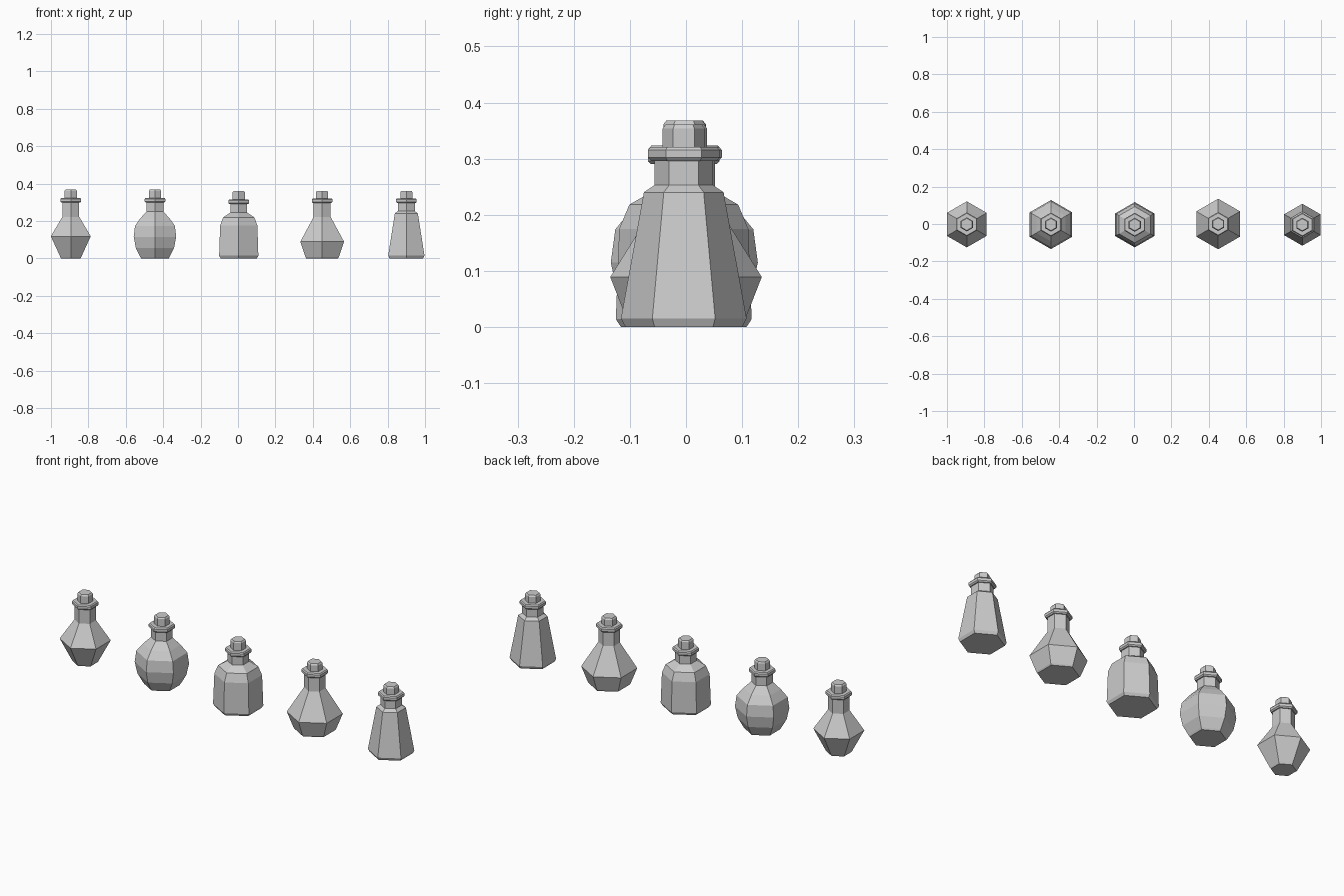
import bpy, bmesh
from math import sin, cos, pi

if "Cube" in bpy.data.objects:
    bpy.data.objects.remove(bpy.data.objects["Cube"])

SIDES = 6


def lathe(name, profile, loc):
    """Six-sided capped turning of (radius, height) points, corners on +y/-y."""
    bm = bmesh.new()
    rings = []
    for r, z in profile:
        angles = [pi / 2 + 2 * pi * i / SIDES for i in range(SIDES)]
        rings.append([bm.verts.new((r * cos(a), r * sin(a), z)) for a in angles])
    for low, high in zip(rings, rings[1:]):
        for i in range(SIDES):
            j = (i + 1) % SIDES
            bm.faces.new((low[i], low[j], high[j], high[i]))
    bm.faces.new(rings[0][::-1])
    bm.faces.new(rings[-1])
    mesh = bpy.data.meshes.new(name)
    bm.to_mesh(mesh)
    bm.free()
    ob = bpy.data.objects.new(name, mesh)
    ob.location = loc
    bpy.context.collection.objects.link(ob)
    return ob


def bottle(name, x, y, body, lip, top):
    # Glass body with neck and chamfered lip ring
    glass = body + [(0.052, lip), (0.058, lip), (0.064, lip + 0.006),
                    (0.064, lip + 0.019), (0.059, lip + 0.025)]
    lathe(name + "_bottle", glass, (x, y, 0))
    # Stopper with chamfered top
    lathe(name + "_stopper", [(0.0375, lip + 0.02), (0.0375, top - 0.007),
                              (0.032, top)], (x, y, 0))


# Diamond-shaped flask
bottle("diamond", -0.894, -0.002,
       [(0.060, 0), (0.064, 0.006), (0.123, 0.118), (0.052, 0.222)], 0.298, 0.368)

# Round flask
bottle("round", -0.444, -0.003,
       [(0.085, 0), (0.091, 0.008), (0.118, 0.055), (0.131, 0.115),
        (0.123, 0.174), (0.090, 0.214), (0.052, 0.25)], 0.298, 0.368)

# Straight jar with shoulders
bottle("straight", 0.004, -0.004,
       [(0.112, 0), (0.121, 0.014), (0.115, 0.175), (0.097, 0.218),
        (0.052, 0.244)], 0.29, 0.361)

# Conical flask
bottle("conical", 0.45, 0.0,
       [(0.098, 0), (0.103, 0.007), (0.135, 0.089), (0.052, 0.222)], 0.296, 0.361)

# Tall tapered bottle
bottle("tapered", 0.9, -0.004,
       [(0.104, 0), (0.112, 0.015), (0.071, 0.24), (0.052, 0.253)], 0.296, 0.361)
